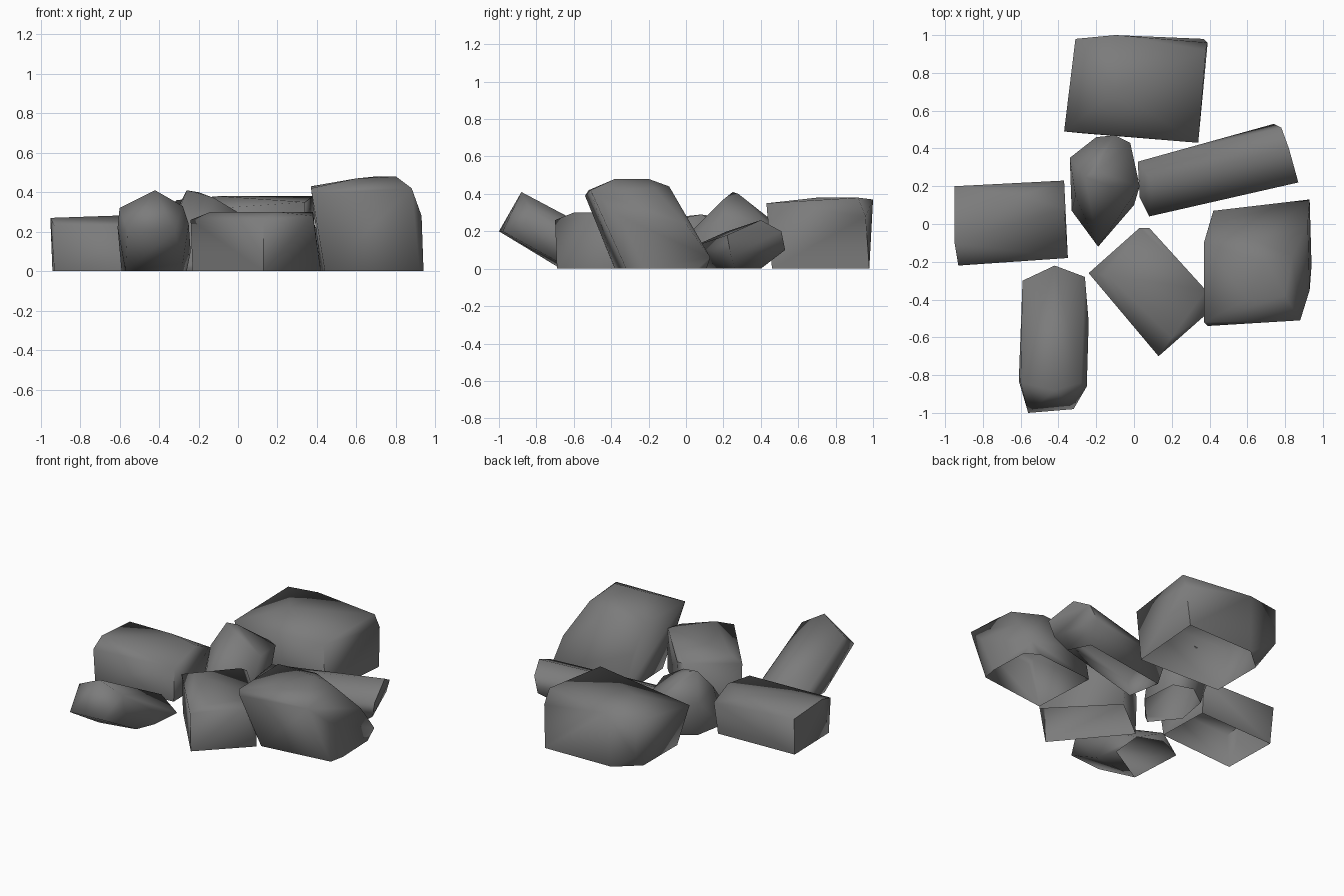
import bpy
import bmesh
import math

# Remove the default cube only
old_cube = bpy.data.objects.get("Cube")
if old_cube:
    bpy.data.objects.remove(old_cube, do_unlink=True)


def make_material(name, colour):
    """Create one flat colour material."""
    material = bpy.data.materials.new(name)
    material.use_nodes = True
    material.diffuse_color = colour
    shader = material.node_tree.nodes["Principled BSDF"]
    shader.inputs["Base Color"].default_value = colour
    shader.inputs["Roughness"].default_value = 0.9
    return material


stone_grey = make_material("stone grey", (0.2, 0.2, 0.2, 1))


def make_rock(name, footprint, corners):
    """Wrap a hull around a ground outline and upper corners, open below."""
    bm = bmesh.new()
    for x, y in footprint:
        bm.verts.new((x, y, 0))
    for corner in corners:
        bm.verts.new(corner)

    # Wrap the stone and drop the points that fall inside it
    result = bmesh.ops.convex_hull(bm, input=bm.verts[:])
    spare = {g for g in result["geom_interior"] + result["geom_unused"]
             if isinstance(g, bmesh.types.BMVert)}
    bmesh.ops.delete(bm, geom=list(spare), context="VERTS")
    bmesh.ops.dissolve_limit(bm, angle_limit=math.radians(3),
                             verts=bm.verts[:], edges=bm.edges[:])

    # Open the underside where the stone meets the ground
    ground = [f for f in bm.faces if all(v.co.z < 0.001 for v in f.verts)]
    bmesh.ops.delete(bm, geom=ground, context="FACES")
    bmesh.ops.recalc_face_normals(bm, faces=bm.faces[:])

    mesh = bpy.data.meshes.new(name)
    bm.to_mesh(mesh)
    bm.free()
    mesh.materials.append(stone_grey)
    rock = bpy.data.objects.new(name, mesh)
    bpy.context.collection.objects.link(rock)

    # Worn, soft shading that keeps only the hardest breaks
    bpy.ops.object.select_all(action="DESELECT")
    rock.select_set(True)
    bpy.context.view_layer.objects.active = rock
    bpy.ops.object.shade_smooth_by_angle(angle=math.radians(86))


# Broad block at the back
make_rock("back_block_rock",
          [(-.27, .48), (.33, .46), (.37, .98), (-.12, .97), (-.27, .84)],
          [(-.37, .49, .3), (.34, .43, .35), (.38, .92, .38),
           (-.1, 1, .37), (-.31, .98, .36), (.39, .96, .28),
           (-.1, .7, .38), (-.31, .98, .12)])

# Long low stone at the left
make_rock("long_left_rock",
          [(.1, .08), (.75, .26), (.68, .4), (.06, .3)],
          [(.02, .33, .17), (.08, .04, .12), (.03, .14, .15),
           (.87, .22, .18), (.82, .4, .26), (.78, .51, .2),
           (.74, .53, .1), (.84, .24, .07), (.1, .22, .2)])

# Pointed stone in the middle
make_rock("pointed_middle_rock",
          [(-.33, .07), (-.19, -.1), (0, .1), (-.02, .35), (-.15, .39), (-.29, .29)],
          [(-.26, .25, .41), (-.2, .28, .4), (-.31, .15, .28), (-.12, .2, .37),
           (.03, .2, .28), (-.1, .47, .25), (-.2, .46, .22),
           (-.34, .35, .25), (-.02, .43, .25), (-.19, -.12, .05)])

# Box shaped stone at the right
make_rock("right_block_rock",
          [(-.93, -.2), (-.37, -.16), (-.38, .2), (-.94, .18)],
          [(-.95, .2, .25), (-.37, .23, .22), (-.37, .08, .29),
           (-.35, -.18, .24), (-.93, -.22, .23), (-.95, -.1, .27),
           (-.6, .15, .28)])

# Slab at the front, leaning out over the ground
make_rock("leaning_front_slab",
          [(-.57, -.67), (-.28, -.5), (-.26, -.28), (-.42, -.22), (-.59, -.3)],
          [(-.42, -.88, .41), (-.6, -.84, .32), (-.28, -.84, .33),
           (-.56, -1, .2), (-.32, -.98, .2), (-.61, -.83, .22),
           (-.25, -.86, .24), (-.24, -.52, .1), (-.42, -.22, .06),
           (-.28, -.69, .04)])

# Turned block near the centre front
make_rock("turned_front_rock",
          [(-.23, -.26), (.13, -.69), (.42, -.4), (.06, -.03)],
          [(-.24, -.26, .26), (.13, -.7, .26), (.2, -.6, .3), (-.14, -.27, .3),
           (.03, -.02, .28), (.08, -.02, .28), (.38, -.35, .3), (.38, -.48, .28)])

# Tall boulder leaning forwards
make_rock("tall_leaning_boulder",
          [(.44, -.38), (.92, -.32), (.94, -.22), (.93, .06), (.84, .11), (.42, .07)],
          [(.37, -.52, .42), (.39, -.54, .39), (.37, -.1, .43), (.6, -.4, .47),
           (.7, -.2, .48), (.8, -.38, .48), (.88, -.51, .42), (.65, -.09, .44),
           (.84, -.17, .43), (.93, -.35, .28), (.92, 0, .24), (.4, 0, .25),
           (.93, .13, .06)])
